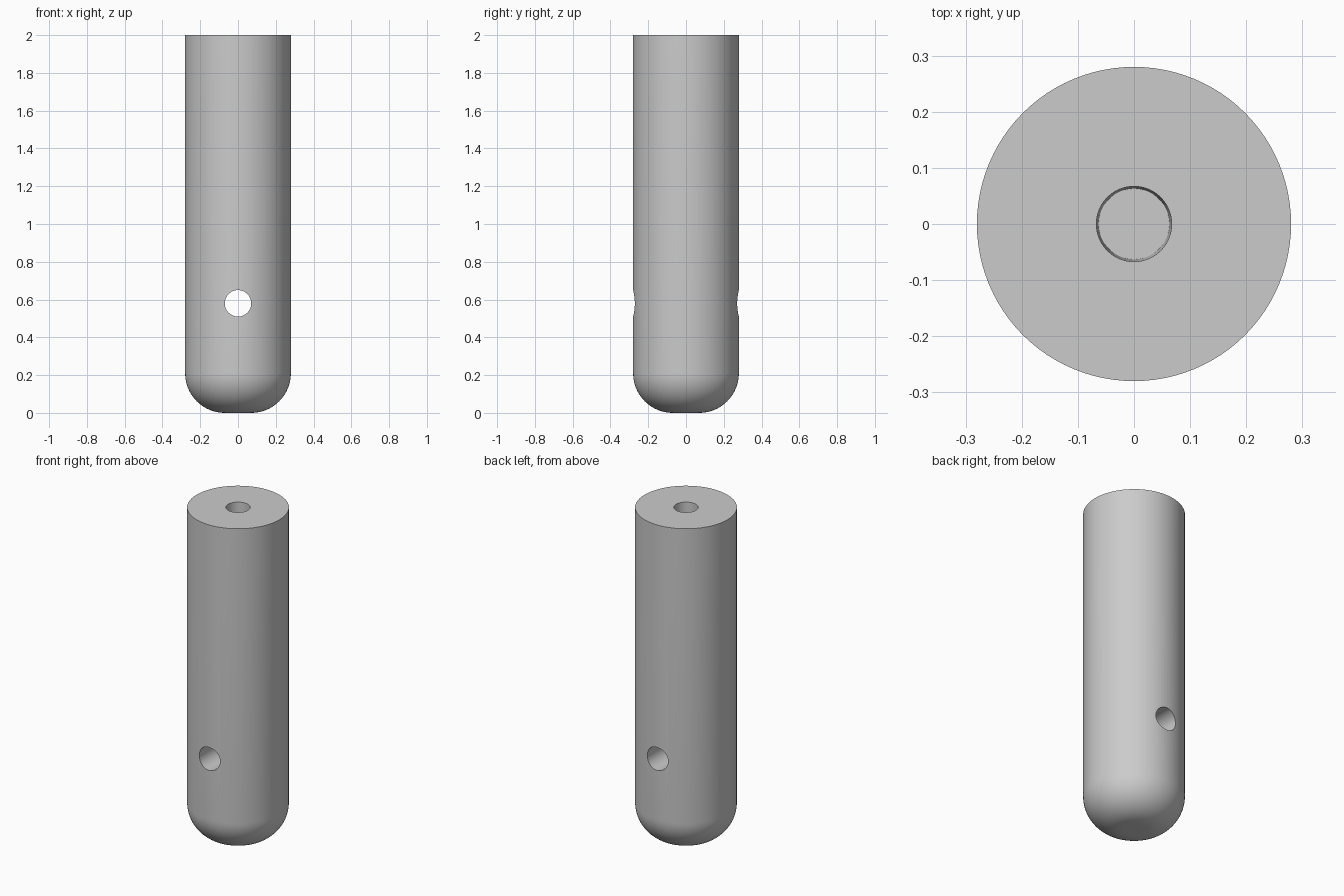
import bpy, bmesh, math
from mathutils import Vector

RADIUS, HEIGHT, FILLET = 0.28, 2.0, 0.21
BORE_TOP, BORE_FLOOR, BORE_DEPTH = 0.067, 0.063, 0.3
HOLE_RADIUS, HOLE_Z = 0.07, 0.58
SEGMENTS = 96

cube = bpy.data.objects.get("Cube")
if cube:
    bpy.data.objects.remove(cube, do_unlink=True)

gray = bpy.data.materials.new("plain gray")
gray.use_nodes = True
color = (0.6, 0.6, 0.6, 1)
gray.diffuse_color = color
gray.node_tree.nodes["Principled BSDF"].inputs["Base Color"].default_value = color


def lathe(name, profile):
    """Revolve a radius/height profile around z."""
    bm = bmesh.new()
    verts = [bm.verts.new((r, 0, z)) for r, z in profile]
    edges = [bm.edges.new(pair) for pair in zip(verts, verts[1:])]
    bmesh.ops.spin(bm, geom=verts + edges, axis=Vector((0, 0, 1)), cent=Vector(),
                   angle=math.tau, steps=SEGMENTS, use_duplicate=False)
    bmesh.ops.remove_doubles(bm, verts=bm.verts, dist=1e-5)
    bmesh.ops.recalc_face_normals(bm, faces=bm.faces)
    mesh = bpy.data.meshes.new(name)
    bm.to_mesh(mesh)
    bm.free()
    mesh.materials.append(gray)
    obj = bpy.data.objects.new(name, mesh)
    bpy.context.collection.objects.link(obj)
    return obj


# Rod with a rounded lower end and a blind bore in its flat top
steps = 16
profile = [(0, 0)]
for i in range(steps + 1):
    a = math.pi / 2 * i / steps
    profile.append((RADIUS - FILLET + FILLET * math.sin(a), FILLET * (1 - math.cos(a))))
profile += [(RADIUS, HEIGHT), (BORE_TOP, HEIGHT),
            (BORE_FLOOR, HEIGHT - BORE_DEPTH), (0, HEIGHT - BORE_DEPTH)]
rod = lathe("rod", profile)

# Cross hole running front to back
cutter = lathe("cross_hole_cutter", [(0, -0.5), (HOLE_RADIUS, -0.5), (HOLE_RADIUS, 0.5), (0, 0.5)])
cutter.rotation_euler.x = math.pi / 2
cutter.location.z = HOLE_Z
cutter.hide_render = True

cut = rod.modifiers.new("cross hole", "BOOLEAN")
cut.operation = "DIFFERENCE"
cut.solver = "EXACT"
cut.object = cutter

bpy.ops.object.select_all(action="DESELECT")
rod.select_set(True)
bpy.context.view_layer.objects.active = rod
bpy.ops.object.modifier_apply(modifier=cut.name)
bpy.data.objects.remove(cutter, do_unlink=True)
bpy.ops.object.shade_smooth_by_angle(angle=math.radians(30))
